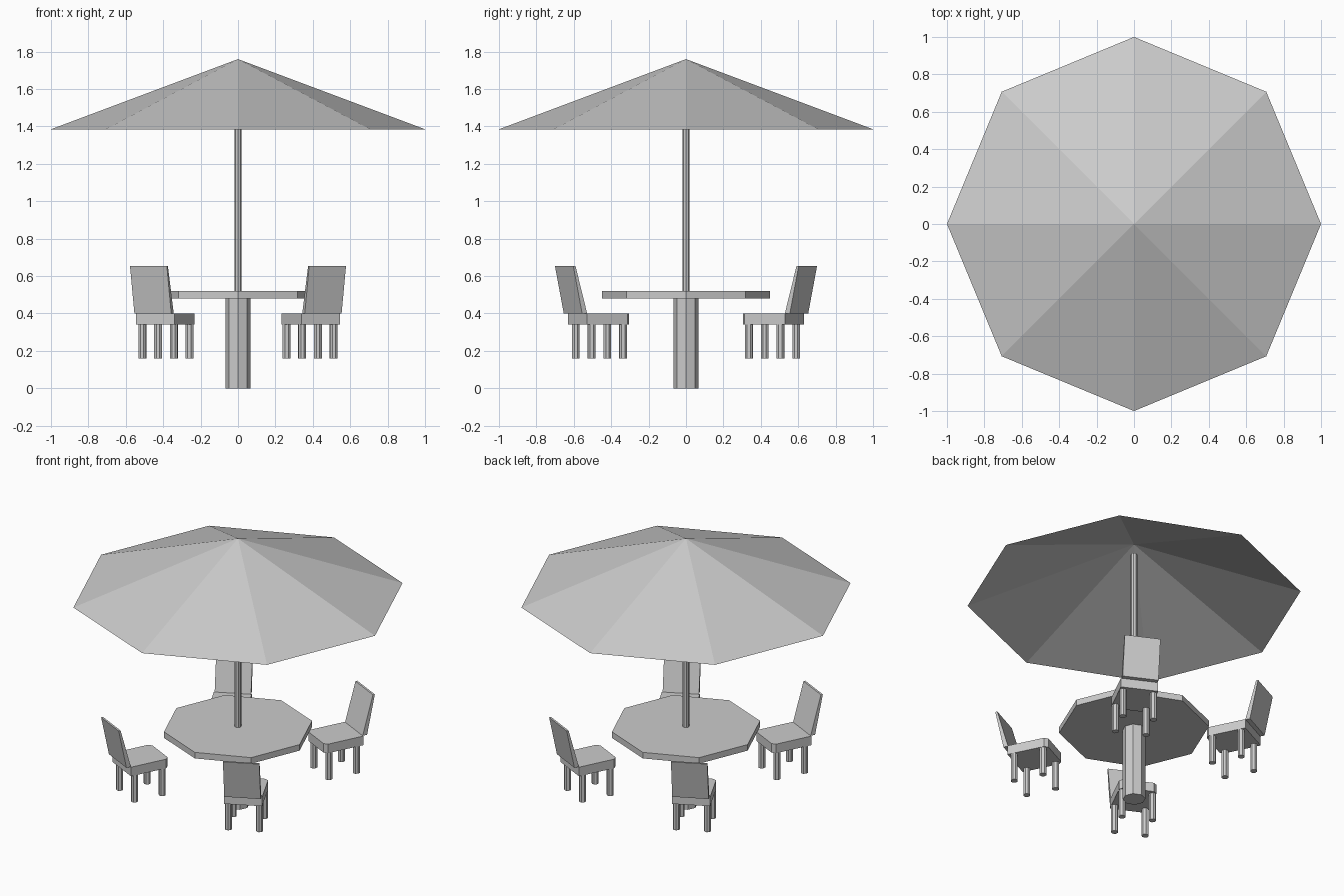
import bpy, bmesh
from math import radians
from mathutils import Vector, Matrix

if "Cube" in bpy.data.objects:
    bpy.data.objects.remove(bpy.data.objects["Cube"])


def make_object(name, bm):
    bmesh.ops.recalc_face_normals(bm, faces=bm.faces)
    mesh = bpy.data.meshes.new(name)
    bm.to_mesh(mesh)
    bm.free()
    ob = bpy.data.objects.new(name, mesh)
    bpy.context.collection.objects.link(ob)
    return ob


def prism(name, r, z0, z1, x=0, y=0, sides=8, top_r=None, caps=True):
    """Upright cylinder or cone with a corner on the x axis."""
    bm = bmesh.new()
    bmesh.ops.create_cone(bm, cap_ends=caps, segments=sides, radius1=r,
                          radius2=r if top_r is None else top_r, depth=z1 - z0,
                          matrix=Matrix.Translation((x, y, (z0 + z1) / 2)))
    bmesh.ops.remove_doubles(bm, verts=bm.verts, dist=1e-5)
    return make_object(name, bm)


def loft(name, bottom, top):
    """Solid between two matching outlines."""
    bm = bmesh.new()
    a = [bm.verts.new(p) for p in bottom]
    b = [bm.verts.new(p) for p in top]
    bm.faces.new(a[::-1])
    bm.faces.new(b)
    for i in range(len(a)):
        j = (i + 1) % len(a)
        bm.faces.new((a[i], a[j], b[j], b[i]))
    return make_object(name, bm)


# Table with its pedestal, pole and open canopy
prism("pedestal", 0.068, 0, 0.48)
prism("table_top", 0.45, 0.48, 0.52)
prism("umbrella_pole", 0.02, 0.52, 1.69)
prism("canopy", 1.0, 1.385, 1.76, top_r=0, caps=False)


def chair(tag, sx, sy):
    # Local chair: x is width, -y is the back
    parts = []

    # Seat with clipped front corners
    w, d, c = 0.115, 0.13, 0.02
    outline = [(-w, -d), (w, -d), (w, d - c), (w - c, d), (c - w, d), (-w, d - c)]
    parts.append(loft("seat_" + tag, [(x, y, 0.34) for x, y in outline],
                      [(x, y, 0.40) for x, y in outline]))

    # Leaning, tapering backrest
    def strip(outer, inner, z):
        return [(-0.11, -outer, z), (0.11, -outer, z), (0.11, -inner, z), (-0.11, -inner, z)]
    parts.append(loft("backrest_" + tag, strip(0.158, 0.128, 0.40), strip(0.211, 0.198, 0.655)))

    # Four legs
    for side, lx in (("left", -0.094), ("right", 0.094)):
        for end, ly in (("front", 0.094), ("back", -0.094)):
            parts.append(prism(f"{end}_{side}_leg_{tag}", 0.022, 0.16, 0.34, lx, ly))

    # Turn toward the table, then mirror into its quadrant
    m = (Matrix.Diagonal((sx, sy, 1, 1)) @ Matrix.Translation((-0.385, -0.463, 0))
         @ Matrix.Rotation(radians(-26.5), 4, 'Z'))
    for ob in parts:
        ob.data.transform(m)
        if sx * sy < 0:
            ob.data.flip_normals()


for i, (sx, sy) in enumerate([(1, 1), (-1, 1), (1, -1), (-1, -1)], 1):
    chair(f"chair_{i}", sx, sy)
